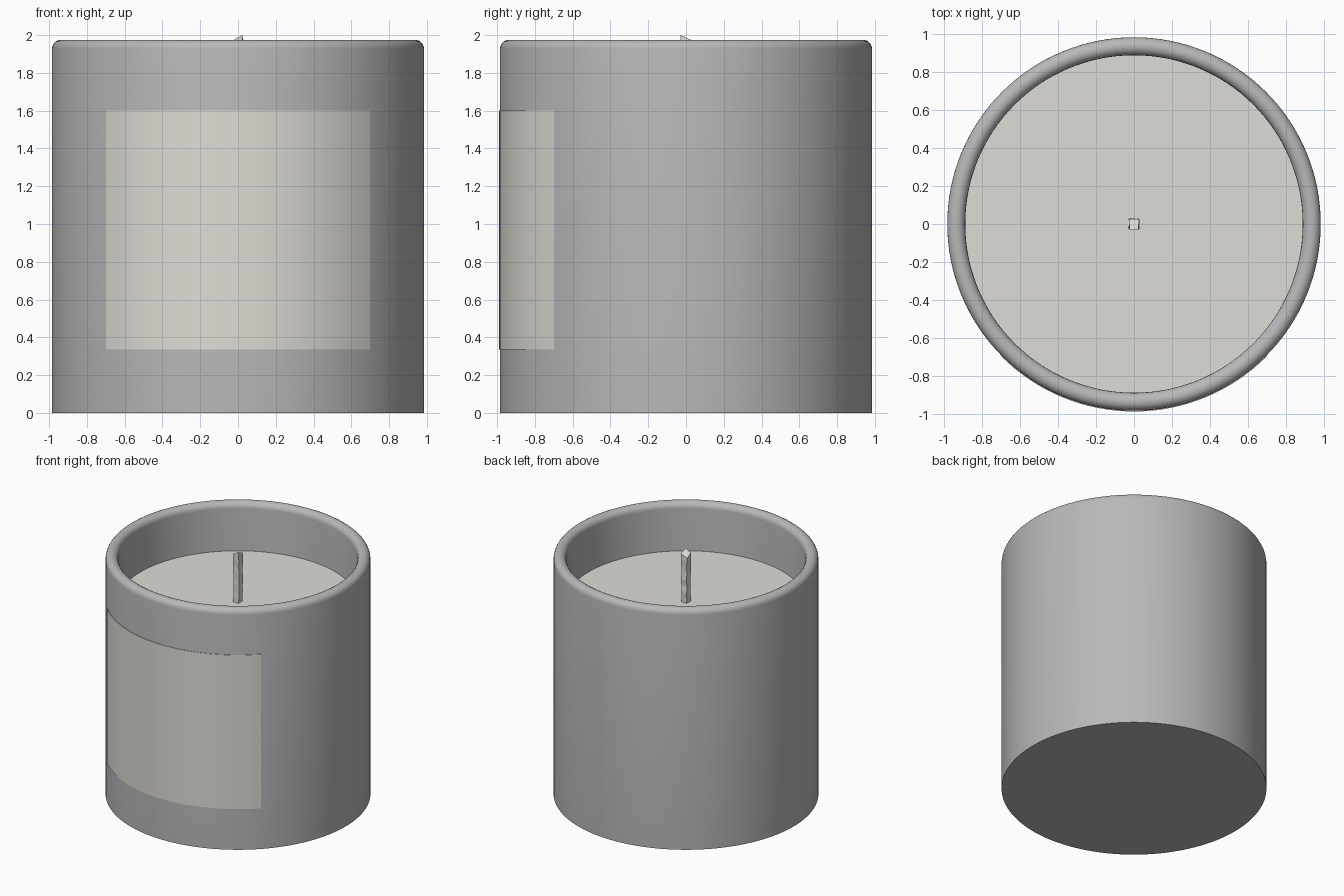
import bpy, bmesh, math, random

random.seed(4)
cube = bpy.data.objects.get("Cube")
if cube:
    bpy.data.objects.remove(cube, do_unlink=True)

SIDES = 128
OUTER, INNER, TOP, WAX_TOP = 0.985, 0.89, 1.975, 1.58


def material(name, rgb):
    mat = bpy.data.materials.new(name)
    mat.use_nodes = True
    mat.diffuse_color = (*rgb, 1)
    mat.node_tree.nodes["Principled BSDF"].inputs["Base Color"].default_value = (*rgb, 1)
    return mat


def finish(name, bm, mat, smooth=True):
    """Turn a bmesh into a named, coloured object."""
    bmesh.ops.recalc_face_normals(bm, faces=bm.faces)
    mesh = bpy.data.meshes.new(name)
    bm.to_mesh(mesh)
    bm.free()
    mesh.materials.append(mat)
    obj = bpy.data.objects.new(name, mesh)
    bpy.context.collection.objects.link(obj)
    if smooth:
        bpy.ops.object.select_all(action="DESELECT")
        obj.select_set(True)
        bpy.context.view_layer.objects.active = obj
        bpy.ops.object.shade_smooth_by_angle(angle=math.radians(30))
    return obj


def sweep(profile, start, angle, steps):
    """Spin an (r, z) profile around the z axis."""
    bm = bmesh.new()
    verts = [bm.verts.new((r * math.cos(start), r * math.sin(start), z)) for r, z in profile]
    edges = [bm.edges.new(pair) for pair in zip(verts, verts[1:])]
    bmesh.ops.spin(bm, geom=verts + edges, cent=(0, 0, 0), axis=(0, 0, 1),
                   angle=angle, steps=steps)
    bmesh.ops.remove_doubles(bm, verts=bm.verts, dist=0.0001)
    return bm


grey = material("grey ceramic", (0.48, 0.48, 0.48))
cream = material("cream wax and paper", (0.74, 0.72, 0.66))

# Jar: hollow, with a fully rounded rim and a sharp flat base
rim = (OUTER - INNER) / 2
arc = [(INNER + rim + rim * math.cos(math.pi * i / 10),
        TOP - rim + rim * math.sin(math.pi * i / 10)) for i in range(11)]
jar_profile = [(0, 0), (OUTER, 0)] + arc + [(INNER, 0.1), (0, 0.1)]
finish("jar", sweep(jar_profile, 0, math.tau, SIDES), grey)

# Wax filling
wax_profile = [(0, 0.1), (INNER, 0.1), (INNER, WAX_TOP), (0, WAX_TOP)]
finish("wax", sweep(wax_profile, 0, math.tau, SIDES), cream)

# Paper label wrapped around a quarter of the front
low, high, inside, outside = 0.335, 1.6, OUTER - 0.002, OUTER + 0.004
label_profile = [(inside, low), (outside, low), (outside, high), (inside, high)]
finish("label", sweep(label_profile, math.radians(-135), math.pi / 2, SIDES // 4), cream)

# Wick: slightly ragged square stick with a slanted, burnt-off tip
bm = bmesh.new()
half, rings = 0.026, 9
previous = None
for i in range(rings):
    z = WAX_TOP - 0.02 + (TOP - WAX_TOP + 0.02) * i / (rings - 1)
    ring = []
    for sx, sy in ((-1, -1), (1, -1), (1, 1), (-1, 1)):
        x, y = (s * half + random.uniform(-0.004, 0.004) for s in (sx, sy))
        lift = 0.0125 * (sx - sy) if i == rings - 1 else 0
        ring.append(bm.verts.new((x, y, z + lift)))
    if previous:
        for a in range(4):
            b = (a + 1) % 4
            bm.faces.new((previous[a], previous[b], ring[b], ring[a]))
    else:
        bm.faces.new(ring[::-1])
    previous = ring
bm.faces.new(previous)
finish("wick", bm, cream, smooth=False)
